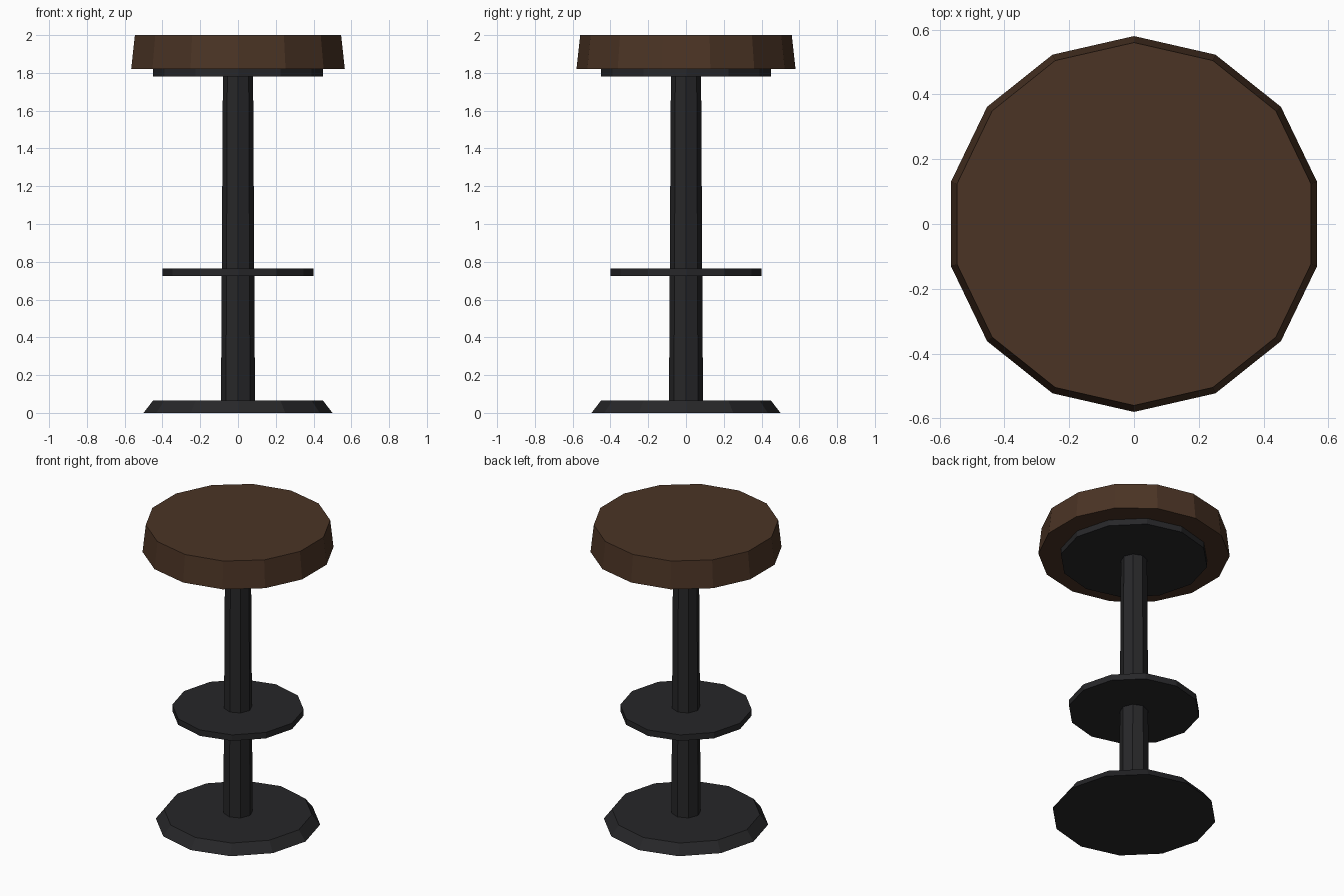
import bpy
import bmesh
from math import sin, cos, tau

if "Cube" in bpy.data.objects:
    bpy.data.objects.remove(bpy.data.objects["Cube"])


def material(name, color):
    mat = bpy.data.materials.new(name)
    mat.diffuse_color = color
    mat.use_nodes = True
    mat.node_tree.nodes["Principled BSDF"].inputs["Base Color"].default_value = mat.diffuse_color
    return mat


def frustum(name, sides, z0, r0, z1, r1, mat):
    """Flat-shaded capped cone with a corner on the +y axis."""
    bm = bmesh.new()
    rings = []
    for z, r in ((z0, r0), (z1, r1)):
        rings.append([bm.verts.new((-r * sin(tau * i / sides), r * cos(tau * i / sides), z))
                      for i in range(sides)])
    low, high = rings
    bm.faces.new(low[::-1])
    bm.faces.new(high)
    for i in range(sides):
        j = (i + 1) % sides
        bm.faces.new((low[i], low[j], high[j], high[i]))
    mesh = bpy.data.meshes.new(name)
    bm.to_mesh(mesh)
    bm.free()
    mesh.materials.append(mat)
    obj = bpy.data.objects.new(name, mesh)
    bpy.context.collection.objects.link(obj)
    return obj


wood = material("brown_wood", (0.07, 0.034, 0.018, 1))
metal = material("dark_metal", (0.02, 0.02, 0.022, 1))

# Floor base and tapered column
frustum("base", 12, 0.0, 0.50, 0.065, 0.45, metal)
frustum("column", 8, 0.065, 0.09, 1.78, 0.08, metal)

# Foot rest disc
frustum("foot_rest", 12, 0.725, 0.40, 0.765, 0.40, metal)

# Seat with its support plate
frustum("seat_plate", 12, 1.78, 0.45, 1.82, 0.45, metal)
frustum("seat", 14, 1.82, 0.58, 2.0, 0.56, wood)
